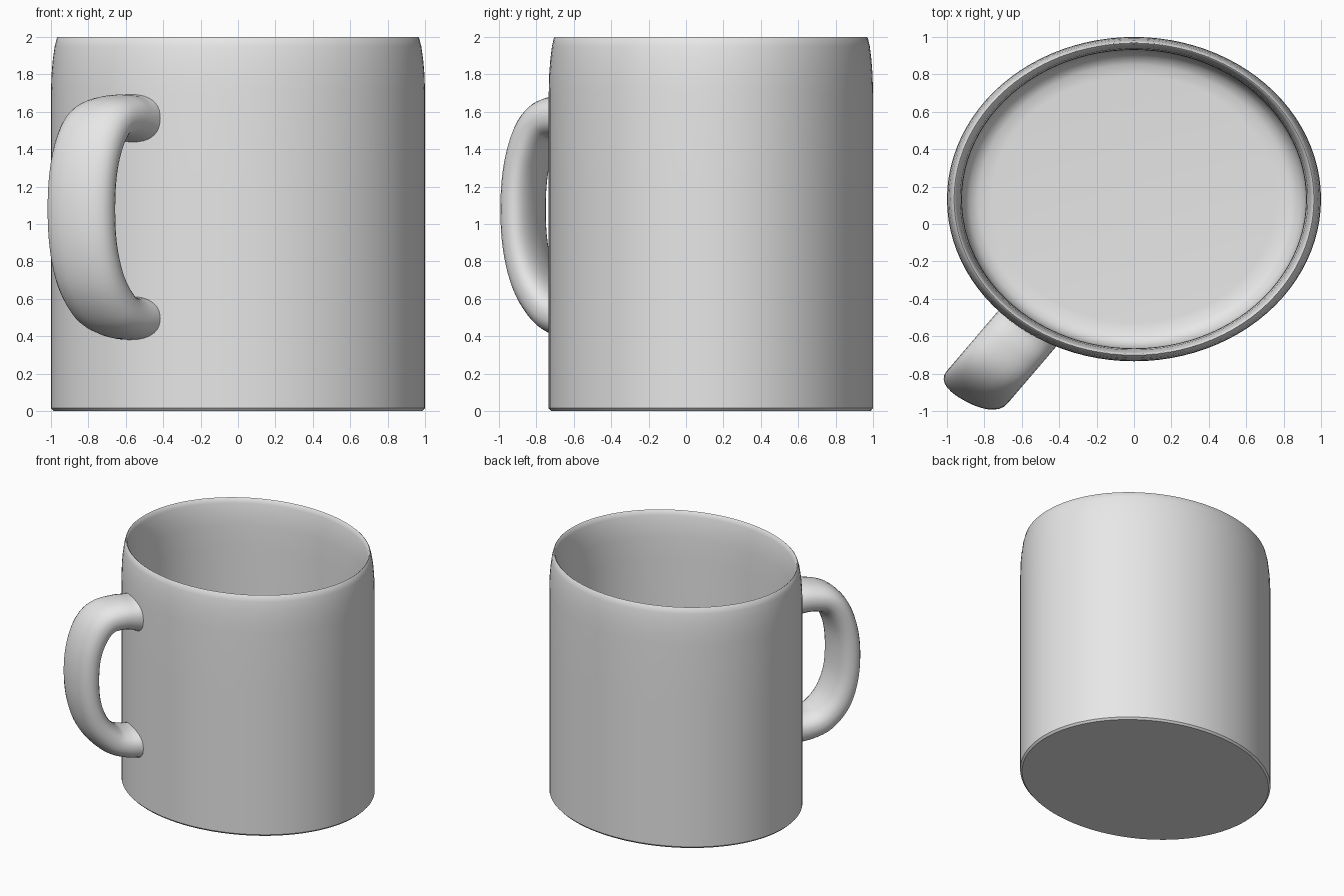
import bpy, bmesh, math
from mathutils import Vector

if "Cube" in bpy.data.objects:
    bpy.data.objects.remove(bpy.data.objects["Cube"])

glaze = bpy.data.materials.new("light grey glaze")
glaze.diffuse_color = (0.8, 0.8, 0.8, 1)
glaze.use_nodes = True
glaze.node_tree.nodes["Principled BSDF"].inputs["Base Color"].default_value = glaze.diffuse_color


def skin(name, rings, cap_ends=True):
    """Join equal closed rings of points into a smooth skin with capped ends."""
    bm = bmesh.new()
    loops = [[bm.verts.new(p) for p in ring] for ring in rings]
    n = len(loops[0])
    for a, b in zip(loops, loops[1:]):
        for i in range(n):
            j = (i + 1) % n
            bm.faces.new((a[i], a[j], b[j], b[i]))
    if cap_ends:
        bm.faces.new(loops[0])
        bm.faces.new(loops[-1])
    bmesh.ops.recalc_face_normals(bm, faces=bm.faces)
    mesh = bpy.data.meshes.new(name)
    bm.to_mesh(mesh)
    bm.free()
    mesh.materials.append(glaze)
    obj = bpy.data.objects.new(name, mesh)
    bpy.context.collection.objects.link(obj)
    bpy.ops.object.select_all(action='DESELECT')
    obj.select_set(True)
    bpy.context.view_layer.objects.active = obj
    bpy.ops.object.shade_smooth_by_angle(angle=math.radians(40))
    return obj


def catmull(points, steps):
    """Smooth curve through the control points."""
    pts = [Vector(p) for p in points]
    pts = [2 * pts[0] - pts[1]] + pts + [2 * pts[-1] - pts[-2]]
    out = []
    for a, b, c, d in zip(pts, pts[1:], pts[2:], pts[3:]):
        for k in range(steps):
            t = k / steps
            out.append(0.5 * (2 * b + (c - a) * t + (2 * a - 5 * b + 4 * c - d) * t**2
                              + (3 * b - a - 3 * c + d) * t**3))
    return out + [pts[-2]]


# Mug body: oval cup, outer wall, rim, inner wall and rounded floor (radius, z)
profile = [(0.985, 0), (1, 0.015), (1, 0.6), (1, 1.2), (1, 1.7), (0.997, 1.8), (0.99, 1.88),
           (0.98, 1.95), (0.968, 1.995), (0.962, 2), (0.955, 1.995), (0.945, 1.96),
           (0.93, 1.88), (0.922, 1.78), (0.92, 1.6), (0.92, 0.9), (0.92, 0.24),
           (0.91, 0.18), (0.88, 0.13), (0.83, 0.105), (0.76, 0.1)]
SIDES = 96
angles = [2 * math.pi * i / SIDES for i in range(SIDES)]
skin("mug_body", [[(r * math.cos(a), 0.133 + 0.867 * r * math.sin(a), z) for a in angles]
                  for r, z in profile])

# Handle: flattened round section swept along a loop on the front left.
# Control points: distance outward, height, half thickness, sideways shear
path = catmull([(0.77, 1.565, 0.14, 0.05), (0.83, 1.57, 0.122, 0.08), (0.92, 1.575, 0.115, 0.13),
                (1.04, 1.55, 0.11, 0.2), (1.125, 1.46, 0.105, 0.22), (1.185, 1.3, 0.1, 0.22),
                (1.206, 1.1, 0.1, 0.22), (1.19, 0.88, 0.1, 0.22), (1.125, 0.69, 0.105, 0.22),
                (1.01, 0.555, 0.11, 0.2), (0.89, 0.505, 0.113, 0.12), (0.77, 0.495, 0.118, 0.05)], 5)
out = Vector((-0.65, -0.76, 0))
side = Vector((0.76, -0.65, 0))
up = Vector((0, 0, 1))
rings = []
for i, p in enumerate(path):
    q, r = path[max(i - 1, 0)], path[min(i + 1, len(path) - 1)]
    tangent = (out * (r[0] - q[0]) + up * (r[1] - q[1])).normalized()
    normal = side.cross(tangent).normalized()
    centre = out * p[0] + up * p[1] - side * 0.07
    width = side - out * p[3]
    ring = []
    for k in range(28):
        a = 2 * math.pi * k / 28
        c, s = math.cos(a), math.sin(a)
        # slightly squared oval
        u = math.copysign(abs(c) ** 0.85, c) * 0.18
        v = math.copysign(abs(s) ** 0.85, s) * p[2]
        ring.append(centre + width * u + normal * v)
    rings.append(ring)
skin("handle", rings)
